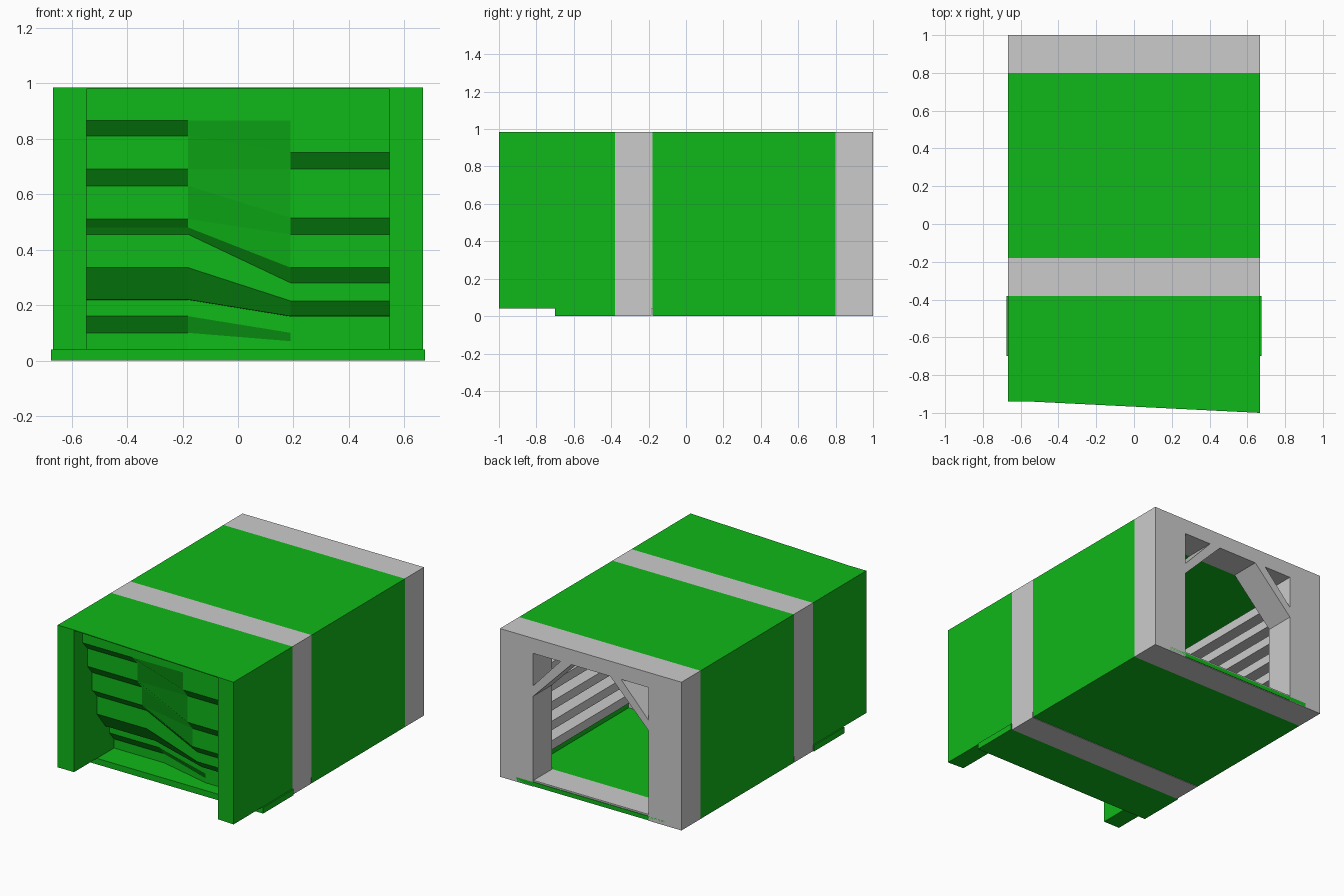
import bpy

if "Cube" in bpy.data.objects:
    bpy.data.objects.remove(bpy.data.objects["Cube"])

green = bpy.data.materials.new("green")
green.diffuse_color = (0.005, 0.48, 0.01, 1)
green.use_nodes = True
green.node_tree.nodes["Principled BSDF"].inputs["Base Color"].default_value = green.diffuse_color
W, IN, H = 0.667, 0.547, 0.985   # outer half width, inner half width, height


def mesh(name, verts, faces, mat=None):
    me = bpy.data.meshes.new(name)
    me.from_pydata(verts, [], faces)
    ob = bpy.data.objects.new(name, me)
    bpy.context.collection.objects.link(ob)
    if mat:
        me.materials.append(mat)
    return ob


def prism(name, outline, axis, a, b, mat=None):
    """Extrude a 2D outline along y (xz outline) or z (xy outline)."""
    def place(p, t):
        return (p[0], t, p[1]) if axis == 'y' else (p[0], p[1], t)
    n = len(outline)
    verts = [place(p, a) for p in outline] + [place(p, b) for p in outline]
    faces = [list(range(n))[::-1], list(range(n, 2 * n))]
    faces += [[i, (i + 1) % n, n + (i + 1) % n, n + i] for i in range(n)]
    if axis == 'y':
        faces = [f[::-1] for f in faces]
    return mesh(name, verts, faces, mat)


def box(name, x0, x1, y0, y1, z0, z1, mat=None):
    return prism(name, [(x0, y0), (x1, y0), (x1, y1), (x0, y1)], 'z', z0, z1, mat)


# Grey portal frames: posts, beam, sill and diagonal corner braces
P, TOP = 0.423, 0.885
for label, y0, y1, zb in (("rear", 0.8, 1.0, 0.0), ("middle", -0.38, -0.18, 0.04)):
    for s, side in ((-1, "left"), (1, "right")):
        xa, xb = sorted((s * P, s * W))
        box(f"{label}_post_{side}", xa, xb, y0, y1, zb, H)
        brace = [(s * P, TOP - 0.285), (s * (P - 0.28), TOP),
                 (s * (P - 0.20), TOP), (s * P, TOP - 0.215)]
        prism(f"{label}_brace_{side}", brace[::s], 'y', y0, y1)
    box(f"{label}_beam", -P, P, y0, y1, TOP, H)
    box(f"{label}_sill", -W, W, y0, y1 - 0.004, 0, 0.04)
box("rear_sill_strip", -IN, IN, 0.99, 1.0, 0.004, 0.03, green)

# Green main section between the portals
for s, side in ((-1, "left"), (1, "right")):
    xa, xb = sorted((s * IN, s * W))
    box(f"main_wall_{side}", xa, xb, -0.18, 0.8, 0.04, H, green)
    # Grey guard rails along the inner wall
    xa, xb = sorted((s * 0.46, s * IN))
    for i in range(6):
        z = 0.14 + i * 0.13
        box(f"wall_rail_{side}_{i + 1}", xa, xb, -0.18, 0.8, z, z + 0.06)
box("main_roof", -IN, IN, -0.18, 0.8, TOP, H, green)
box("main_floor", -W, W, -0.18, 0.8, 0, 0.04, green)

# Green front section, with a slanted leading edge
box("front_wall_left", -W, -IN, -0.94, -0.38, 0.04, H, green)
prism("front_wall_right", [(IN, -0.993), (W, -1.0), (W, -0.38), (IN, -0.38)],
      'z', 0.04, H, green)
prism("front_roof", [(-W, -0.94), (-IN, -0.94), (W, -1.0), (W, -0.38), (-W, -0.38)],
      'z', H - 0.005, H, green)
box("front_floor", -0.675, 0.675, -0.7, -0.38, 0, 0.04, green)

# Stepped front wall: left and right profiles (y, z) joined by a twisted middle
left = [(-.85, .98), (-.85, .865), (-.80, .81), (-.80, .69), (-.75, .63), (-.75, .51),
        (-.72, .48), (-.70, .455), (-.70, .335), (-.61, .22), (-.57, .219),
        (-.57, .16), (-.52, .10), (-.52, .04)]
right = [(-.85, .98), (-.85, .865), (-.85, .75), (-.80, .69), (-.80, .515), (-.75, .455),
         (-.75, .335), (-.70, .28), (-.70, .215), (-.65, .16), (-.61, .159),
         (-.61, .10), (-.61, .07), (-.61, .04)]
columns = ((-IN, left), (-0.18, left), (0.19, right), (IN, right))
n = len(left)
verts = [(x, y, z) for x, prof in columns for y, z in prof]
faces = [[c * n + i, c * n + i + 1, (c + 1) * n + i + 1, (c + 1) * n + i]
         for c in range(3) for i in range(n - 1)]
mesh("stepped_front_wall", verts, faces, green)
